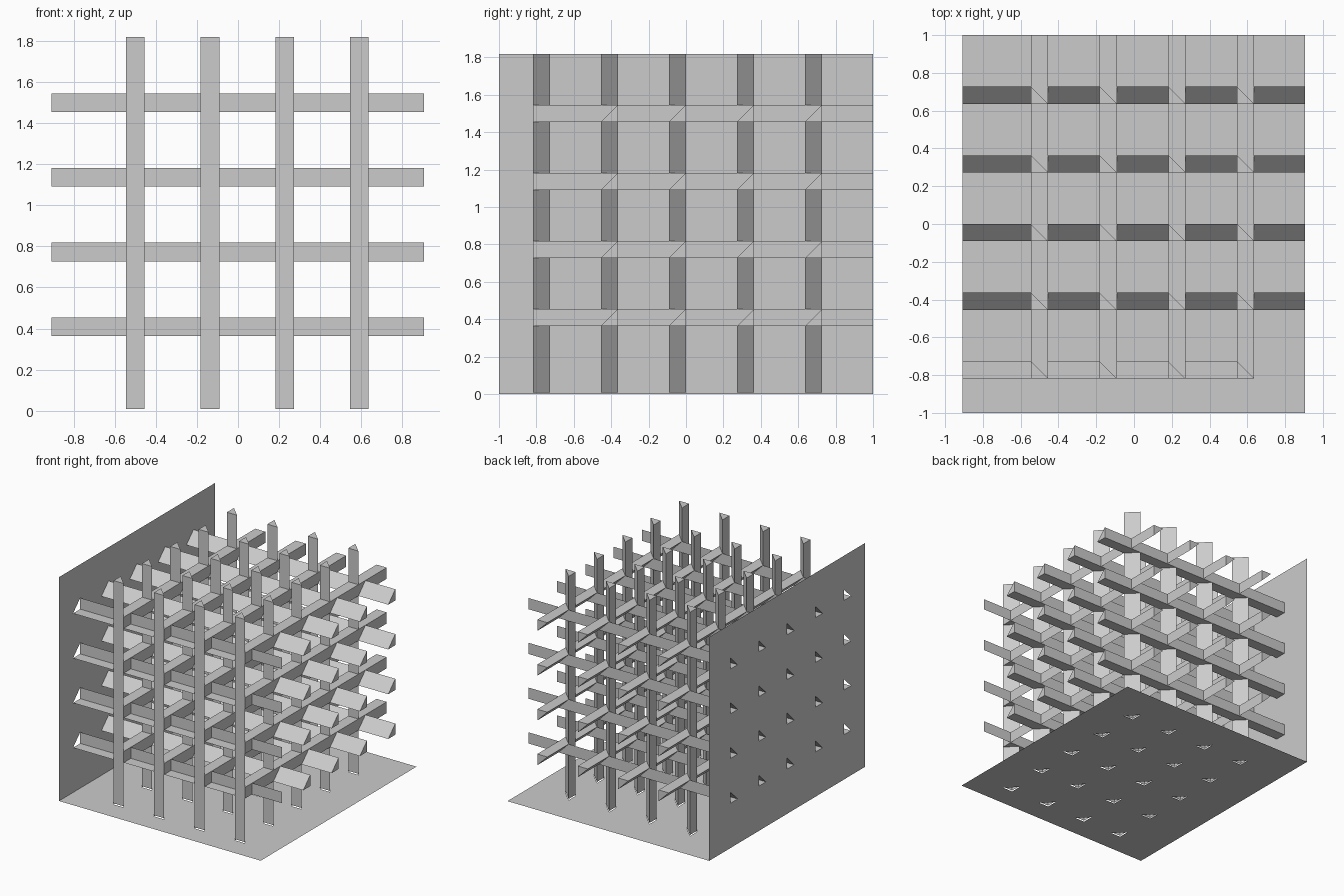
import bpy
import bmesh
from itertools import product

cube = bpy.data.objects.get("Cube")
if cube:
    bpy.data.objects.remove(cube, do_unlink=True)

U = 1 / 11                      # bar thickness
XS = [-6, -2, 2, 6]             # bar positions, in bar thicknesses
YS = [-9, -5, -1, 3, 7]
ZS = [4, 8, 12, 16]
END_X, END_Y, TOP = 9.95, 11, 20

grey = bpy.data.materials.new("light_grey")
grey.use_nodes = True
COLOUR = (0.6, 0.6, 0.6, 1)
grey.diffuse_color = COLOUR
grey.node_tree.nodes["Principled BSDF"].inputs["Base Color"].default_value = COLOUR


def place(axis, a, b, t):
    """Point at distance t along an axis, with a and b on the other two axes in order."""
    p = [a, b]
    p.insert(axis, t)
    return [c * U for c in p]


def face(bm, points):
    bm.faces.new([bm.verts.new(p) for p in points])


def finish(bm, name):
    bmesh.ops.remove_doubles(bm, verts=bm.verts, dist=1e-5)
    bmesh.ops.recalc_face_normals(bm, faces=bm.faces)
    mesh = bpy.data.meshes.new(name)
    bm.to_mesh(mesh)
    bm.free()
    mesh.materials.append(grey)
    bpy.context.collection.objects.link(bpy.data.objects.new(name, mesh))


def bars(name, axis, corners, profile, start, end, cap_start=False):
    """Triangular bars, closed at the far end."""
    bm = bmesh.new()
    for a, b in corners:
        tri = [(a + i, b + j) for i, j in profile]
        for k in range(3):
            p, q = tri[k], tri[(k + 1) % 3]
            face(bm, [place(axis, *p, start), place(axis, *q, start),
                      place(axis, *q, end), place(axis, *p, end)])
        face(bm, [place(axis, *p, end) for p in tri])
        if cap_start:
            face(bm, [place(axis, *p, start) for p in tri])
    finish(bm, name)


def plate(name, axis, level, range_a, range_b, cells_a, cells_b, rest):
    """Thin sheet with a triangular hole under each bar; rest is the half kept."""
    def lines(limits, cells):
        return sorted([*limits, *cells, *[c + 1 for c in cells]])
    la, lb = lines(range_a, cells_a), lines(range_b, cells_b)
    bm = bmesh.new()
    for (a0, a1), (b0, b1) in product(zip(la, la[1:]), zip(lb, lb[1:])):
        if a0 in cells_a and b0 in cells_b:
            shape = [(a0 + i, b0 + j) for i, j in rest]
        else:
            shape = [(a0, b0), (a1, b0), (a1, b1), (a0, b1)]
        face(bm, [place(axis, *p, level) for p in shape])
    finish(bm, name)


# Three families of triangular bars
bars("upright_bars", 2, product(XS, YS), [(0, 0), (1, 0), (0, 1)], 0.1, TOP)
bars("depth_bars", 1, product(XS, ZS), [(1, 0), (1, 1), (0, 1)], YS[0], END_Y, True)
bars("cross_bars", 0, product(YS[1:], ZS), [(0, 0), (1, 0), (1, 1)], -10, END_X)

# Front cross bars are open channels: a back wall and a shorter bottom
bm = bmesh.new()
y0, y1 = YS[0], YS[0] + 1
for z in ZS:
    face(bm, [place(0, y1, z, -10), place(0, y1, z, END_X),
              place(0, y1, z + 1, END_X), place(0, y1, z + 1, -10)])
    face(bm, [place(0, y0, z, -10), place(0, y0, z, XS[-1] + 1),
              place(0, y1, z, XS[-1] + 1), place(0, y1, z, -10)])
finish(bm, "front_channels")

# Pierced sheets below and at the side
plate("floor_plate", 2, 0, (-10, END_X), (-END_Y, END_Y), XS, YS,
      [(1, 0), (1, 1), (0, 1)])
plate("side_plate", 0, -10, (-END_Y, END_Y), (0, TOP), YS, ZS,
      [(0, 0), (1, 1), (0, 1)])
